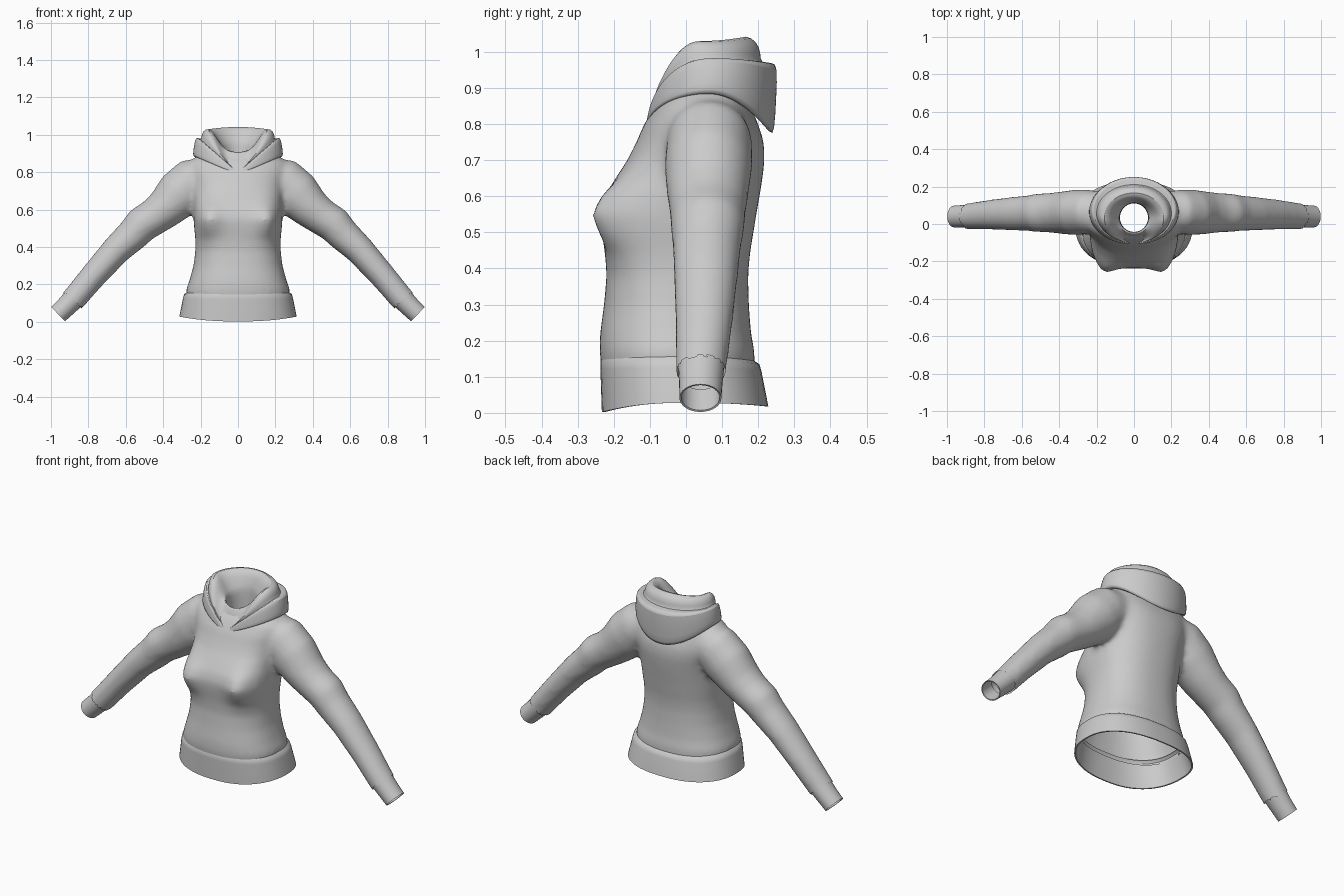
import bpy, bmesh, math
from mathutils import Vector

cube = bpy.data.objects.get("Cube")
if cube:
    bpy.data.objects.remove(cube)

fabric = bpy.data.materials.new("grey fabric")
fabric.use_nodes = True
GREY = (0.6, 0.6, 0.6, 1)
fabric.diffuse_color = GREY
fabric.node_tree.nodes["Principled BSDF"].inputs["Base Color"].default_value = GREY


def loft(bm, rings, caps=False):
    """Bridge closed rings of equal length with quads."""
    rows = [[bm.verts.new(p) for p in ring] for ring in rings]
    n = len(rows[0])
    for a, b in zip(rows, rows[1:]):
        for i in range(n):
            j = (i + 1) % n
            bm.faces.new((a[i], a[j], b[j], b[i]))
    if caps:
        bm.faces.new(rows[0])
        bm.faces.new(rows[-1])


def finish(name, bm, subdivide=0, angle=60):
    bmesh.ops.recalc_face_normals(bm, faces=bm.faces[:])
    mesh = bpy.data.meshes.new(name)
    bm.to_mesh(mesh)
    bm.free()
    obj = bpy.data.objects.new(name, mesh)
    bpy.context.collection.objects.link(obj)
    mesh.materials.append(fabric)
    if subdivide:
        modifier = obj.modifiers.new("subdivide", "SUBSURF")
        modifier.levels = modifier.render_levels = subdivide
    bpy.ops.object.select_all(action="DESELECT")
    obj.select_set(True)
    bpy.context.view_layer.objects.active = obj
    bpy.ops.object.shade_smooth_by_angle(angle=math.radians(angle))
    return obj


def power(v, e):
    return math.copysign(abs(v) ** e, v)


def torso_ring(z, half, front, back, n=64):
    """Rounded box section with two chest swells on the front."""
    ring = []
    mid, depth = (front + back) / 2, (back - front) / 2
    for i in range(n):
        t = math.tau * i / n
        x = half * power(math.sin(t), 0.85)
        y = mid - depth * power(math.cos(t), 0.85)
        if math.cos(t) > 0:
            swell = math.exp(-((abs(x) - 0.17) / 0.07) ** 2 - ((z - 0.55) / 0.09) ** 2)
            y -= 0.065 * swell * min(1, 3 * math.cos(t))
        ring.append((x, y, z))
    return ring


def tube_rings(path, side, n=32):
    """Elliptical sections across a path of (x, y, z, radius, depth radius)."""
    rings = []
    for k, (x, y, z, r, ry) in enumerate(path):
        a, b = path[max(k - 1, 0)], path[min(k + 1, len(path) - 1)]
        d = Vector((abs(b[0] - a[0]), 0, -abs(b[2] - a[2]))).normalized()
        up = Vector((-d.z, 0, d.x))
        ring = []
        for i in range(n):
            t = math.tau * i / n
            p = Vector((x, y, z)) + up * r * math.cos(t) + Vector((0, ry * math.sin(t), 0))
            ring.append((p.x * side, p.y, p.z))
        rings.append(ring)
    return rings


# Torso: height, half width, front, back
TORSO = [(0.10, 0.275, -0.23, 0.19), (0.17, 0.278, -0.24, 0.19), (0.22, 0.26, -0.238, 0.18),
         (0.30, 0.238, -0.227, 0.174), (0.38, 0.228, -0.22, 0.172), (0.44, 0.228, -0.224, 0.177),
         (0.50, 0.234, -0.233, 0.187), (0.55, 0.238, -0.238, 0.195), (0.60, 0.238, -0.225, 0.204),
         (0.65, 0.238, -0.195, 0.212), (0.70, 0.245, -0.162, 0.218), (0.75, 0.255, -0.137, 0.216),
         (0.80, 0.265, -0.116, 0.2), (0.85, 0.265, -0.085, 0.178), (0.89, 0.215, -0.05, 0.16),
         (0.91, 0.14, -0.01, 0.12)]
SLEEVE = [(0.12, 0.06, 0.80, 0.09, 0.10), (0.24, 0.065, 0.75, 0.128, 0.118),
          (0.31, 0.062, 0.685, 0.131, 0.122), (0.39, 0.06, 0.605, 0.108, 0.113),
          (0.45, 0.06, 0.56, 0.098, 0.106), (0.515, 0.06, 0.52, 0.097, 0.103),
          (0.56, 0.058, 0.468, 0.089, 0.096), (0.65, 0.055, 0.385, 0.079, 0.09),
          (0.77, 0.05, 0.25, 0.071, 0.08), (0.875, 0.042, 0.125, 0.067, 0.071),
          (0.92, 0.04, 0.075, 0.066, 0.068)]

# Torso and sleeves blended into one soft surface
bm = bmesh.new()
loft(bm, [torso_ring(*row) for row in TORSO], caps=True)
for side in (-1, 1):
    loft(bm, tube_rings(SLEEVE, side), caps=True)
body = finish("body_and_sleeves", bm)
remesh = body.modifiers.new("blend", "REMESH")
remesh.mode = "VOXEL"
remesh.voxel_size = 0.013
soften = body.modifiers.new("soften", "SMOOTH")
soften.factor = 0.5
soften.iterations = 14
graph = bpy.context.evaluated_depsgraph_get()
bm = bmesh.new()
bm.from_mesh(body.evaluated_get(graph).to_mesh())
bpy.data.objects.remove(body)

# Open the hem, neck and wrists
axis = Vector((0.65, 0, -0.76))
wrist = Vector((0.885, 0.04, 0.118))


def is_open(face):
    c = face.calc_center_median()
    hem = c.z < 0.142 and abs(c.x) < 0.5
    neck = (c.x / 0.16) ** 2 + ((c.y - 0.06) / 0.125) ** 2 < 1 and c.z > 0.8
    cuff = (Vector((abs(c.x), c.y, c.z)) - wrist).dot(axis) > 0 and abs(c.x) > 0.7
    return hem or neck or cuff


bmesh.ops.delete(bm, geom=[f for f in bm.faces if is_open(f)], context="FACES")
finish("body_and_sleeves", bm)

# Cuffs, turned in at the wrist
CUFF = [(0.872, 0.042, 0.13, 0.06, 0.064), (0.886, 0.042, 0.116, 0.058, 0.063),
        (0.92, 0.041, 0.081, 0.055, 0.06), (0.962, 0.04, 0.041, 0.053, 0.058),
        (0.961, 0.04, 0.042, 0.048, 0.053), (0.90, 0.041, 0.10, 0.048, 0.054)]
for side, label in ((1, "left"), (-1, "right")):
    bm = bmesh.new()
    loft(bm, tube_rings(CUFF, side))
    finish(label + "_cuff", bm, angle=45)


def wavy_ring(half, front, back, z_front, z_side, z_back, pointed, n=64):
    """Oval whose height changes from front to side to back."""
    ring = []
    box = 1 if pointed else 0.85
    for i in range(n):
        t = math.tau * i / n
        s, c = math.sin(t), math.cos(t)
        if c > 0:
            z = z_side + (z_front - z_side) * (1 - abs(s) ** pointed if pointed else c * c)
        else:
            z = z_side + (z_back - z_side) * c * c
        y = (front + back) / 2 - (back - front) / 2 * power(c, box)
        ring.append((half * power(s, box), y, z))
    return ring


# Waistband: half width, front, back, then heights at front, side, back
BAND = [(0.262, -0.225, 0.18, 0.165, 0.165, 0.15), (0.288, -0.237, 0.203, 0.145, 0.148, 0.135),
        (0.294, -0.237, 0.209, 0.12, 0.125, 0.115), (0.314, -0.233, 0.228, 0.002, 0.028, 0.018),
        (0.306, -0.226, 0.221, 0.002, 0.028, 0.018), (0.275, -0.22, 0.19, 0.14, 0.14, 0.13)]
bm = bmesh.new()
loft(bm, [wavy_ring(*row, 0) for row in BAND])
finish("waistband", bm, angle=45)

# Lowered hood: outer fold, padded roll, then the lining down to the neck.
# The last value sets how wide the front notch opens.
HOOD = [(0.19, -0.085, 0.19, 0.80, 0.885, 0.83, 1), (0.235, -0.108, 0.235, 0.785, 0.882, 0.768, 1),
        (0.242, -0.112, 0.245, 0.788, 0.89, 0.776, 1), (0.237, -0.11, 0.25, 0.793, 0.935, 0.87, 1),
        (0.228, -0.108, 0.254, 0.798, 0.982, 0.963, 1), (0.215, -0.104, 0.24, 0.80, 0.985, 0.97, 1),
        (0.198, -0.095, 0.205, 0.795, 0.97, 0.968, 1), (0.196, -0.102, 0.208, 0.80, 0.993, 0.995, 1.1),
        (0.186, -0.102, 0.197, 0.802, 1.022, 1.028, 1.2), (0.16, -0.097, 0.165, 0.803, 1.036, 1.048, 1.5),
        (0.13, -0.088, 0.14, 0.805, 1.01, 1.03, 1.7), (0.105, -0.072, 0.125, 0.845, 0.97, 0.995, 1.8),
        (0.085, -0.052, 0.115, 0.908, 0.942, 0.965, 2), (0.077, -0.043, 0.11, 0.912, 0.925, 0.945, 2),
        (0.075, -0.042, 0.11, 0.84, 0.84, 0.84, 2)]
bm = bmesh.new()
loft(bm, [wavy_ring(*row) for row in HOOD])
finish("hood", bm, subdivide=1)
